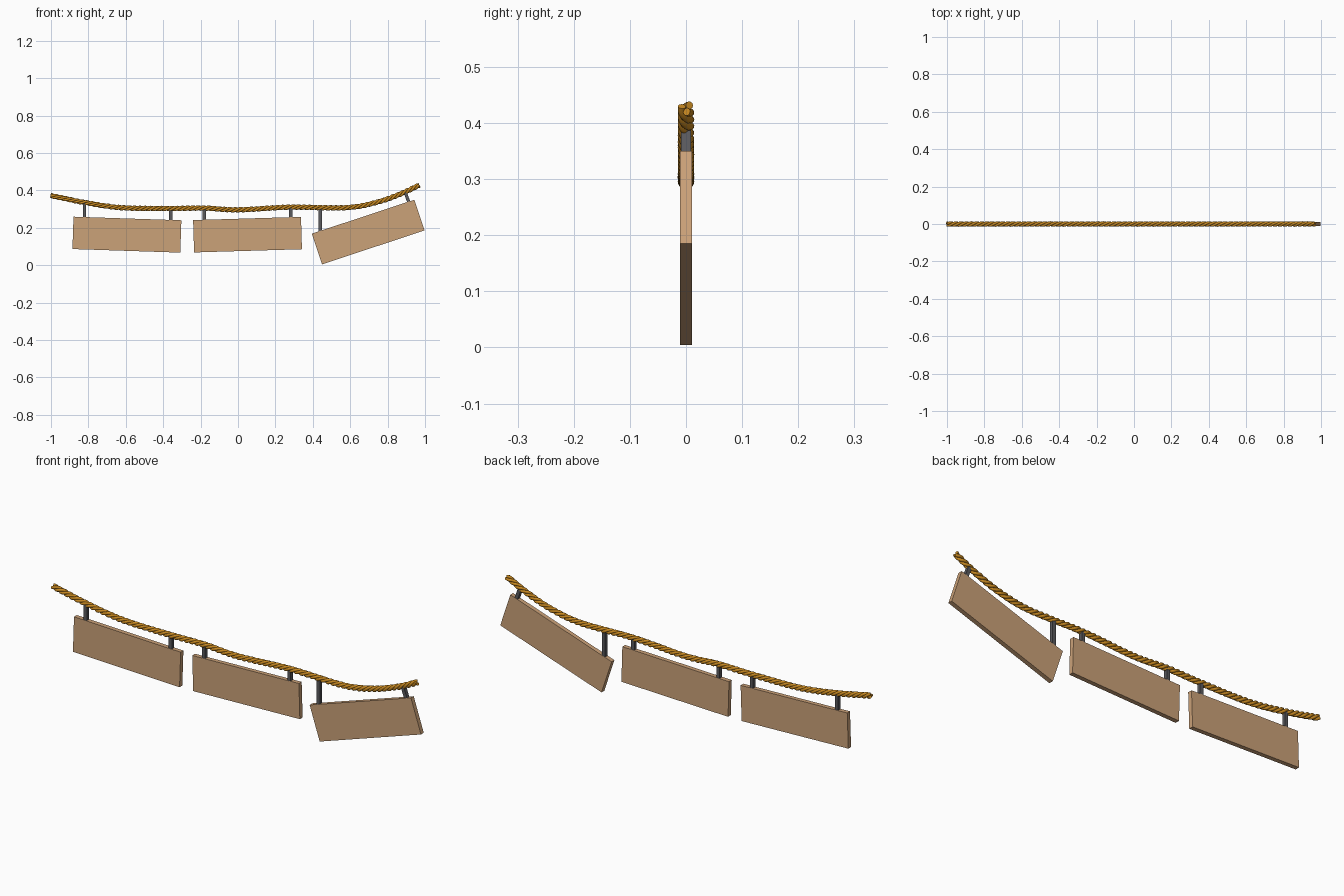
import bpy, math
from mathutils import Vector

if "Cube" in bpy.data.objects:
    bpy.data.objects.remove(bpy.data.objects["Cube"])


def material(name, rgb):
    m = bpy.data.materials.new(name)
    m.diffuse_color = (*rgb, 1)
    m.use_nodes = True
    m.node_tree.nodes["Principled BSDF"].inputs["Base Color"].default_value = m.diffuse_color
    return m


WOOD = material("wood", (0.60, 0.36, 0.19))
ROPE = material("rope_fibre", (0.58, 0.25, 0.015))
METAL = material("dark_metal", (0.10, 0.10, 0.11))


def box(name, centre, size, angle, mat):
    # angle is the slope in the front view
    bpy.ops.mesh.primitive_cube_add(size=1, location=centre, rotation=(0, -angle, 0))
    ob = bpy.context.object
    ob.name = name
    ob.scale = size
    bpy.ops.object.transform_apply(location=False, rotation=False, scale=True)
    ob.data.materials.append(mat)
    return ob


# Three hanging boards: centre x, centre z, slope in degrees
for i, (x, z, deg) in enumerate([(-0.594, 0.163, -1.9), (0.051, 0.163, 1.7), (0.696, 0.177, 18.3)]):
    box(f"board_{i + 1}", (x, 0, z), (0.577, 0.0215, 0.173), math.radians(deg), WOOD)

# Hanger posts: bottom x, z and top x, z
hangers = [(-0.82, 0.25, -0.82, 0.332), (-0.36, 0.235, -0.36, 0.302),
           (-0.18, 0.24, -0.18, 0.305), (0.282, 0.25, 0.282, 0.309),
           (0.44, 0.17, 0.44, 0.306), (0.914, 0.334, 0.894, 0.391)]
for i, (x0, z0, x1, z1) in enumerate(hangers):
    lean = math.atan2(x0 - x1, z1 - z0)
    box(f"hanger_{i + 1}", ((x0 + x1) / 2, 0, (z0 + z1) / 2),
        (0.017, 0.018, math.hypot(x1 - x0, z1 - z0)), lean, METAL)

# Sagging centre line of the rope
path = [(-1.0, 0.372), (-0.82, 0.335), (-0.62, 0.307), (-0.36, 0.303), (-0.18, 0.305),
        (0.0, 0.296), (0.28, 0.310), (0.57, 0.307), (0.73, 0.333), (0.86, 0.377), (0.968, 0.427)]
pts = [Vector((x, 0, z)) for x, z in path]
pts = [2 * pts[0] - pts[1]] + pts + [2 * pts[-1] - pts[-2]]
line = []
for a, b, c, d in zip(pts, pts[1:], pts[2:], pts[3:]):
    n = max(2, round((c - b).length / 0.006))
    for k in range(n):
        t = k / n
        line.append(0.5 * (2 * b + (c - a) * t + (2 * a - 5 * b + 4 * c - d) * t * t
                           + (3 * b - a - 3 * c + d) * t ** 3))
line.append(pts[-2])

# Three twisted strands wound round the centre line
PITCH, OFFSET, RADIUS = 0.085, 0.0078, 0.0070
for s in range(3):
    curve = bpy.data.curves.new(f"rope_strand_{s + 1}", "CURVE")
    curve.dimensions = "3D"
    curve.bevel_depth = RADIUS
    curve.bevel_resolution = 3
    curve.use_fill_caps = True
    spline = curve.splines.new("POLY")
    spline.points.add(len(line) - 1)
    dist = 0
    for k, p in enumerate(line):
        if k:
            dist += (p - line[k - 1]).length
        tangent = (line[min(k + 1, len(line) - 1)] - line[max(k - 1, 0)]).normalized()
        up = tangent.cross(Vector((0, 1, 0)))
        a = 2 * math.pi * (dist / PITCH + s / 3)
        q = p + OFFSET * (up * math.cos(a) + Vector((0, 1, 0)) * math.sin(a))
        spline.points[k].co = (*q, 1)
    ob = bpy.data.objects.new(f"rope_strand_{s + 1}", curve)
    bpy.context.collection.objects.link(ob)
    curve.materials.append(ROPE)
    bpy.ops.object.select_all(action="DESELECT")
    ob.select_set(True)
    bpy.context.view_layer.objects.active = ob
    bpy.ops.object.convert(target="MESH")
    bpy.ops.object.shade_smooth_by_angle(angle=math.radians(50))
